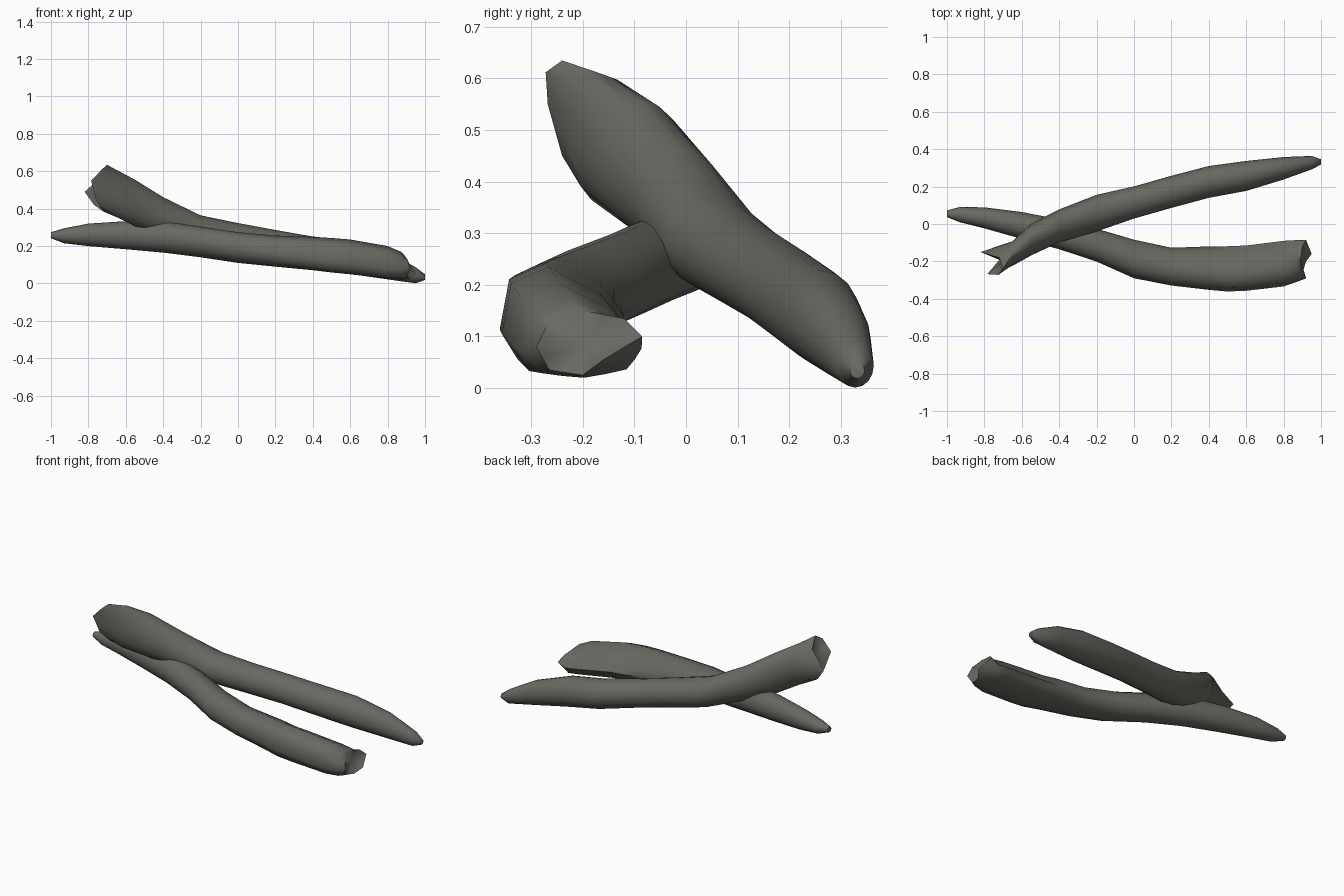
import bpy, bmesh, math

mat = bpy.data.materials.new("charred wood grey")
mat.diffuse_color = (0.14, 0.14, 0.122, 1)
SIDES = 16


def doubled(pts):
    """Put a midpoint between neighbouring points of a closed outline."""
    out = []
    for p, q in zip(pts, pts[1:] + pts[:1]):
        out += [p, tuple((a + b) / 2 for a, b in zip(p, q))]
    return out


OVAL = [(math.cos(2 * math.pi * i / SIDES), math.sin(2 * math.pi * i / SIDES))
        for i in range(SIDES)]
# Steep at the front, flat below, sloping away at the back
WEDGE = doubled([(1, -0.3), (0.6, 0.4), (-0.25, 1), (-0.85, 0.65),
                 (-1, -0.4), (-0.75, -0.92), (0, -1), (0.75, -0.8)])


def ring(x, y, z, hy, hz, wedge):
    """Cross-section in the yz plane, blended from oval to wedge."""
    return [(x, y + hy * (o[0] + wedge * (w[0] - o[0])),
             z + hz * (o[1] + wedge * (w[1] - o[1])))
            for o, w in zip(OVAL, WEDGE)]


def log(name, sections, rim, dimple, rim_first):
    """Loft sections, with a jagged broken rim and a sunken cap at one end."""
    rings = [ring(*s) for s in sections]
    rim = doubled(rim)
    rings = [rim] + rings if rim_first else rings + [rim]
    bm = bmesh.new()
    loops = [[bm.verts.new(p) for p in r] for r in rings]
    for a, b in zip(loops, loops[1:]):
        for i in range(SIDES):
            j = (i + 1) % SIDES
            bm.faces.new((a[i], a[j], b[j], b[i]))
    broken, tip = (loops[0], loops[-1]) if rim_first else (loops[-1], loops[0])
    bm.faces.new(tip)
    c = bm.verts.new(dimple)
    for i in range(SIDES):
        bm.faces.new((broken[i], broken[(i + 1) % SIDES], c))
    bmesh.ops.recalc_face_normals(bm, faces=bm.faces)
    me = bpy.data.meshes.new(name)
    bm.to_mesh(me)
    bm.free()
    me.materials.append(mat)
    ob = bpy.data.objects.new(name, me)
    bpy.context.collection.objects.link(ob)
    bpy.ops.object.select_all(action='DESELECT')
    ob.select_set(True)
    bpy.context.view_layer.objects.active = ob
    bpy.ops.object.shade_smooth_by_angle(angle=math.radians(60))


# Upper log: broken end raised at the left, tip on the ground at the right
log("upper_log", [
    (-0.65, -0.158, 0.481, 0.066, 0.126, 0),
    (-0.55, -0.083, 0.430, 0.085, 0.124, 0),
    (-0.40, -0.010, 0.357, 0.088, 0.104, 0),
    (-0.20, 0.058, 0.276, 0.098, 0.088, 0),
    (0.00, 0.115, 0.238, 0.086, 0.085, 0),
    (0.20, 0.172, 0.203, 0.086, 0.083, 0),
    (0.40, 0.225, 0.165, 0.085, 0.086, 0),
    (0.60, 0.257, 0.140, 0.080, 0.089, 0),
    (0.80, 0.298, 0.095, 0.060, 0.073, 0),
    (0.95, 0.328, 0.044, 0.036, 0.043, 0),
    (1.0, 0.332, 0.034, 0.014, 0.015, 0)],
    [(-0.82, -0.15, 0.49), (-0.72, -0.18, 0.58), (-0.70, -0.24, 0.635),
     (-0.725, -0.272, 0.612), (-0.785, -0.268, 0.55), (-0.76, -0.24, 0.45),
     (-0.72, -0.19, 0.385), (-0.77, -0.16, 0.42)],
    (-0.70, -0.20, 0.50), True)

# Lower log: tip at the left, thick broken end at the right
log("lower_log", [
    (-1.0, 0.055, 0.258, 0.018, 0.016, 0),
    (-0.93, 0.050, 0.255, 0.041, 0.040, 0),
    (-0.80, 0.033, 0.260, 0.056, 0.060, 0),
    (-0.60, -0.008, 0.258, 0.072, 0.075, 0),
    (-0.40, -0.055, 0.248, 0.080, 0.083, 0),
    (-0.20, -0.113, 0.222, 0.088, 0.082, 0),
    (0.00, -0.187, 0.192, 0.103, 0.082, 0.2),
    (0.20, -0.228, 0.173, 0.101, 0.083, 0.5),
    (0.40, -0.236, 0.160, 0.116, 0.089, 0.8),
    (0.50, -0.240, 0.151, 0.121, 0.092, 1),
    (0.60, -0.236, 0.142, 0.121, 0.093, 1),
    (0.80, -0.212, 0.113, 0.122, 0.087, 1),
    (0.87, -0.198, 0.095, 0.112, 0.075, 0.8)],
    [(0.92, -0.085, 0.10), (0.90, -0.12, 0.135), (0.89, -0.20, 0.15),
     (0.905, -0.265, 0.13), (0.92, -0.29, 0.08), (0.90, -0.265, 0.035),
     (0.92, -0.20, 0.025), (0.95, -0.16, 0.055)],
    (0.89, -0.19, 0.085), False)
